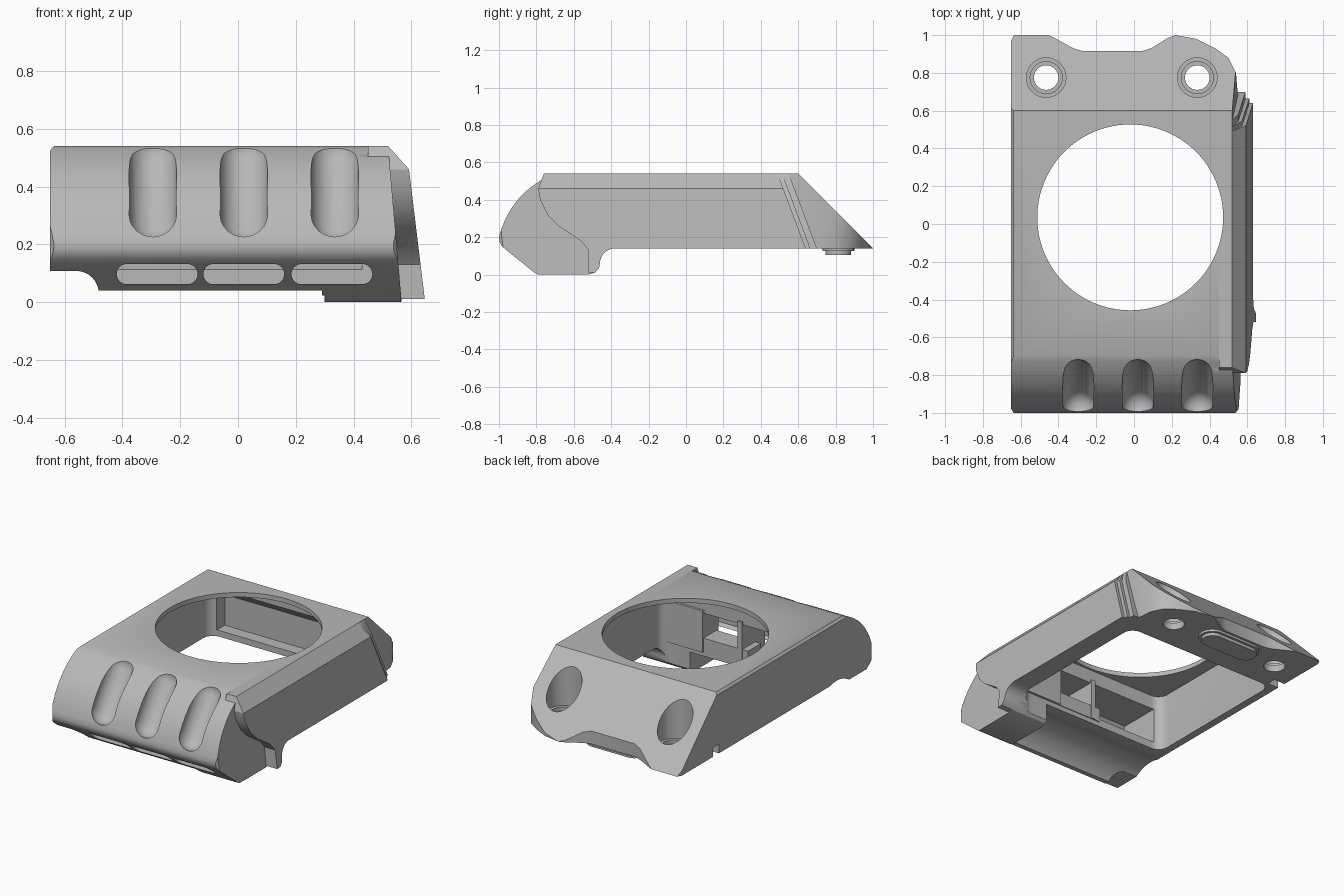
import bpy, bmesh, math
from mathutils import Vector
from mathutils.geometry import convex_hull_2d, interpolate_bezier

cube = bpy.data.objects.get("Cube")
if cube:
    bpy.data.objects.remove(cube, do_unlink=True)

grey = bpy.data.materials.new("plain grey")
grey.use_nodes = True
grey.diffuse_color = (0.48, 0.48, 0.48, 1)
grey.node_tree.nodes["Principled BSDF"].inputs["Base Color"].default_value = (0.48, 0.48, 0.48, 1)


def finish(bm, name):
    bmesh.ops.recalc_face_normals(bm, faces=bm.faces)
    mesh = bpy.data.meshes.new(name)
    bm.to_mesh(mesh)
    bm.free()
    mesh.materials.append(grey)
    obj = bpy.data.objects.new(name, mesh)
    bpy.context.collection.objects.link(obj)
    return obj


def prism(name, pts, axis, a, b):
    """Extrude a 2D outline along an axis from a to b."""
    place = {"x": lambda p: (a, p[0], p[1]),
             "y": lambda p: (p[0], a, p[1]),
             "z": lambda p: (p[0], p[1], a)}[axis]
    bm = bmesh.new()
    face = bm.faces.new([bm.verts.new(place(p)) for p in pts])
    out = bmesh.ops.extrude_face_region(bm, geom=[face])["geom"]
    shift = Vector([b - a if axis == k else 0 for k in "xyz"])
    bmesh.ops.translate(bm, vec=shift, verts=[v for v in out if isinstance(v, bmesh.types.BMVert)])
    return finish(bm, name)


def rounded(name, centres, r, axis, a, b, n=32):
    """Prism around the hull of circles: cylinder, slot or rounded box."""
    turn = [2 * math.pi * i / n for i in range(n)]
    pts = [(x + r * math.cos(t), y + r * math.sin(t)) for x, y in centres for t in turn]
    return prism(name, [pts[i] for i in convex_hull_2d([Vector(p) for p in pts])], axis, a, b)


def box(name, x0, x1, y0, y1, z0, z1):
    return prism(name, [(x0, y0), (x1, y0), (x1, y1), (x0, y1)], "z", z0, z1)


def capsule(name, p, q, r):
    bm = bmesh.new()
    for c in (p, q):
        s = bmesh.ops.create_uvsphere(bm, u_segments=24, v_segments=14, radius=r)
        bmesh.ops.translate(bm, vec=c, verts=s["verts"])
    bmesh.ops.delete(bm, geom=bm.edges[:] + bm.faces[:], context="EDGES_FACES")
    bmesh.ops.convex_hull(bm, input=bm.verts[:])
    bmesh.ops.delete(bm, geom=[v for v in bm.verts if not v.link_faces], context="VERTS")
    return finish(bm, name)


def combine(obj, tool, mode="DIFFERENCE"):
    mod = obj.modifiers.new("combine", "BOOLEAN")
    mod.operation, mod.solver, mod.object = mode, "EXACT", tool
    bpy.context.view_layer.objects.active = obj
    bpy.ops.object.modifier_apply(modifier=mod.name)
    bpy.data.objects.remove(tool, do_unlink=True)


# Housing: side profile trimmed by the front profile and the plan outline
handles = [(-1, 0.2), (-0.957, 0.364), (-0.857, 0.477), (-0.7, 0.54)]
nose = [tuple(v) for v in interpolate_bezier(*[Vector(p) for p in handles], 17)]
foot = [(-0.38 - 0.08 * math.cos(t), 0.06 + 0.08 * math.sin(t))
        for t in [math.pi / 2 * i / 8 for i in range(9)]]
foot = [(-0.52, 0), (-0.485, 0.012), (-0.465, 0.035)] + foot
side = nose + [(0.6, 0.54), (1, 0.14)] + foot[::-1]
side += [(-0.79, 0), (-0.81, 0.01), (-0.965, 0.135), (-0.985, 0.153), (-0.997, 0.175)]
housing = prism("housing", side, "x", -0.65, 0.7)
section = [(-0.65, -0.1), (0.575, -0.1), (0.52, 0.54), (0.5, 0.6), (-0.6, 0.6),
           (-0.637, 0.54), (-0.65, 0.525)]
combine(housing, prism("section", section, "y", -1.2, 1.2), "INTERSECT")
plan = [(-0.63, -1.01), (0.53, -1.01), (0.56, -0.97), (0.6, 0.6), (0.55, 0.68), (0.54, 0.8),
        (0.5, 0.88), (0.43, 0.93), (0.33, 0.98), (0.22, 1), (0.18, 0.985), (0.09, 0.93),
        (0.04, 0.915), (-0.27, 0.915), (-0.32, 0.93), (-0.43, 0.99), (-0.48, 1.01),
        (-0.63, 1.01), (-0.65, 0.97), (-0.65, -0.98)]
combine(housing, prism("plan", plan, "z", -0.2, 0.8), "INTERSECT")

# Slanted pad on the left wall, with a chamfered upper edge and a stepped-down rear end
pad_front = [(-0.76, 0.54), (-0.79, 0.46), (-0.78, 0.4), (-0.74, 0.32), (-0.68, 0.26),
             (-0.56, 0.18), (-0.52, 0.13), (-0.52, 0.01)]
for reach, inset in ((0, 0), (0.025, 0.02), (0.06, 0.04)):
    outline = pad_front + foot[1:] + [(0.64 + reach, 0.14), (0.49 + reach, 0.54)]
    pad = prism("pad", outline, "x", 0.45, 0.8)
    pad_section = [(0.4, -0.1), (0.66 - inset, -0.1), (0.592 - inset, 0.46), (0.52, 0.54),
                   (0.4, 0.54)]
    combine(pad, prism("pad_section", pad_section, "y", -1, 1), "INTERSECT")
    combine(housing, pad, "UNION")

# Main cavity, open below, and the round window in the top
corners = [(-0.53, -0.4), (0.43, -0.4), (0.43, 0.5), (-0.53, 0.5)]
combine(housing, rounded("cavity", corners, 0.07, "z", -0.1, 0.51))
combine(housing, rounded("window", [(-0.02, 0.035)], 0.492, "z", 0.4, 0.7, 96))

# Pocket inside the nose and recess in the rear wall
pocket = [(-0.9, 0.2), (-0.9, 0.15), (-0.845, 0.1), (-0.77, 0.14), (-0.68, 0.19), (-0.4, 0.19),
          (-0.4, 0.42), (-0.74, 0.42)]
combine(housing, prism("pocket", pocket, "x", -0.55, 0.43))
recess = [(0.5, 0.18), (0.65, 0.18), (0.65, 0.38), (0.58, 0.45), (0.5, 0.45)]
combine(housing, prism("recess", recess, "x", -0.55, 0.43))

# Block, fin and sill standing in the pocket
combine(housing, box("inner_block", 0.2, 0.46, -0.62, -0.455, 0.17, 0.44), "UNION")
combine(housing, box("fin", -0.08, -0.05, -0.7, -0.46, 0.17, 0.44), "UNION")
combine(housing, box("sill", -0.12, 0.3, -0.6, -0.465, 0.17, 0.26), "UNION")

# Trough under the nose and the stepped lower lip
combine(housing, rounded("trough", [(-0.62, -0.08)], 0.23, "x", -0.8, 0.3, 96))
combine(housing, box("rear_trim", -0.8, 0.3, -0.6, -0.3, -0.1, 0.14))
combine(housing, box("lip_trim", -0.8, 0.29, -1.1, -0.5, -0.1, 0.04))
combine(housing, rounded("lip_step", [(-0.9, 0.03), (-0.56, 0.03)], 0.078, "y", -1.1, -0.5))

# Slots in the lip and finger grooves on the nose
for x in (-0.28, 0.02, 0.325):
    combine(housing, rounded("slot", [(x - 0.105, 0.097), (x + 0.105, 0.097)], 0.035,
                             "y", -1.1, -0.82))
for x in (-0.295, 0.02, 0.335):
    combine(housing, capsule("groove", (x, -0.8, 0.53), (x, -0.955, 0.3), 0.083))

# Stepped screw holes in the rear slope
for x in (-0.465, 0.335):
    for r, z in ((0.105, 0.21), (0.085, 0.185), (0.065, 0)):
        combine(housing, rounded("screw_hole", [(x, 0.775)], r, "z", z, 0.8))

# Locating boss below the rear plate and notch in the right wall
for r, z in ((0.085, 0.125), (0.068, 0.105)):
    boss = rounded("boss", [(-0.2, 0.815), (0.06, 0.815)], r, "z", z, 0.16)
    combine(housing, boss, "UNION")
combine(housing, box("wall_notch", -0.7, -0.57, 0.59, 0.65, 0.1, 0.2))

bpy.ops.object.select_all(action="DESELECT")
housing.select_set(True)
bpy.context.view_layer.objects.active = housing
bpy.ops.object.shade_smooth_by_angle(angle=math.radians(30))
